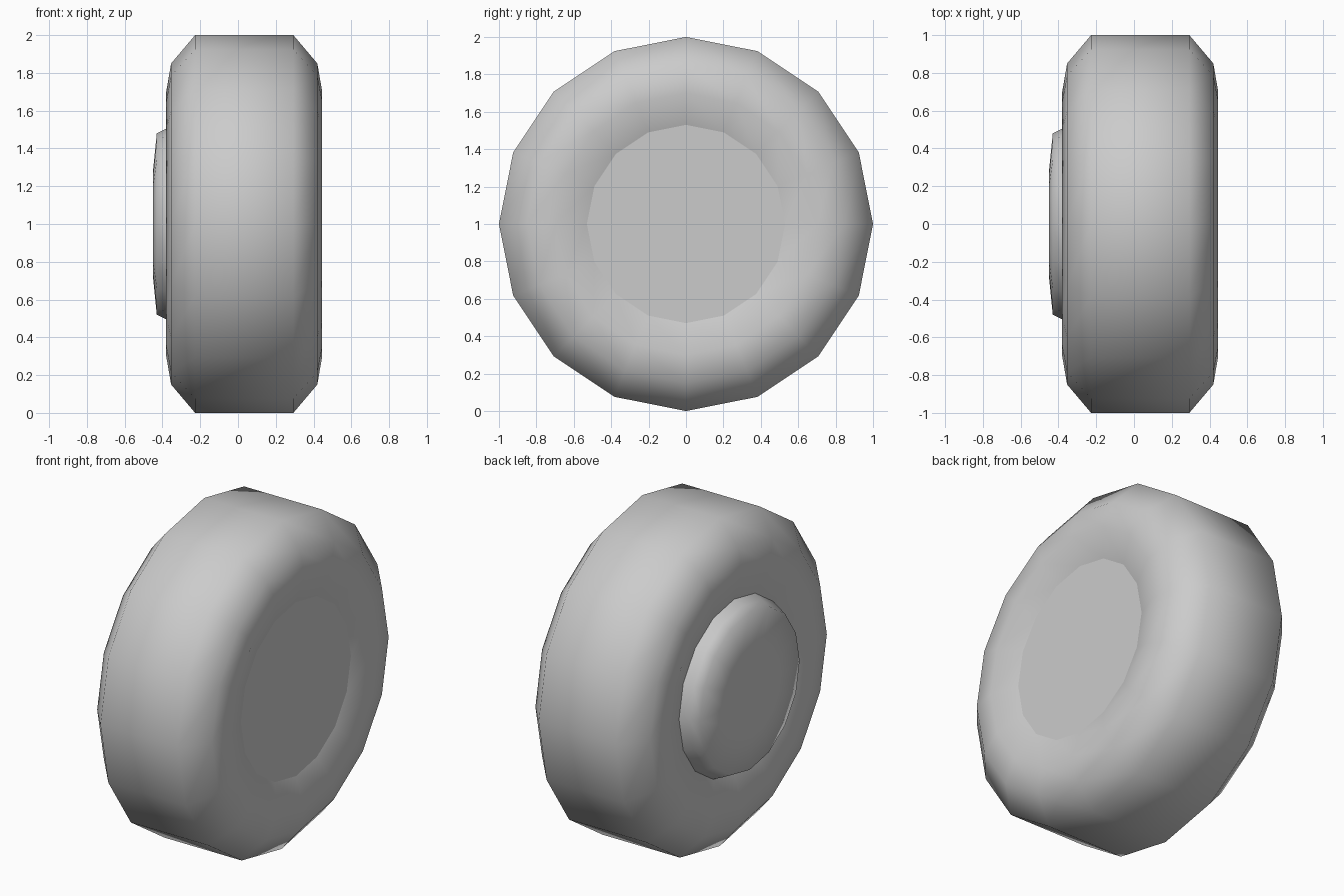
import bpy, bmesh, math

if "Cube" in bpy.data.objects:
    bpy.data.objects.remove(bpy.data.objects["Cube"])

SIDES = 16


def lathe(name, profile):
    """Spin (x, radius) points round the axle (along x, at z = 1) and cap the last ring."""
    bm = bmesh.new()
    rings = []
    for x, r in profile:
        rings.append([bm.verts.new((x, r * math.sin(2 * math.pi * i / SIDES),
                                    1 + r * math.cos(2 * math.pi * i / SIDES)))
                      for i in range(SIDES)])
    for a, b in zip(rings, rings[1:]):
        for i in range(SIDES):
            j = (i + 1) % SIDES
            bm.faces.new((a[i], a[j], b[j], b[i])).smooth = True
    cap = bm.faces.new(rings[-1])
    bmesh.ops.recalc_face_normals(bm, faces=bm.faces)
    # The cap must face away from the wheel centre
    if cap.normal.x * profile[-1][0] < 0:
        bmesh.ops.reverse_faces(bm, faces=bm.faces)
    # Keep the flat cap crisp against the smooth sides
    for e in cap.edges:
        e.smooth = False
    me = bpy.data.meshes.new(name)
    bm.to_mesh(me)
    bm.free()
    ob = bpy.data.objects.new(name, me)
    bpy.context.collection.objects.link(ob)
    return ob


# Tyre: symmetric section, shallow dish on both sides, flat disc closing the +x side
MID = 0.033
half = [(0.357, 0.53), (0.413, 0.70), (0.387, 0.85), (0.26, 1.0)]
lathe("tyre", [(MID - dx, r) for dx, r in half] + [(MID + dx, r) for dx, r in reversed(half)])

# Hub: standing out of the dish on the -x side
lathe("hub", [(-0.324, 0.53), (-0.38, 0.505), (-0.43, 0.48), (-0.45, 0.28)])
